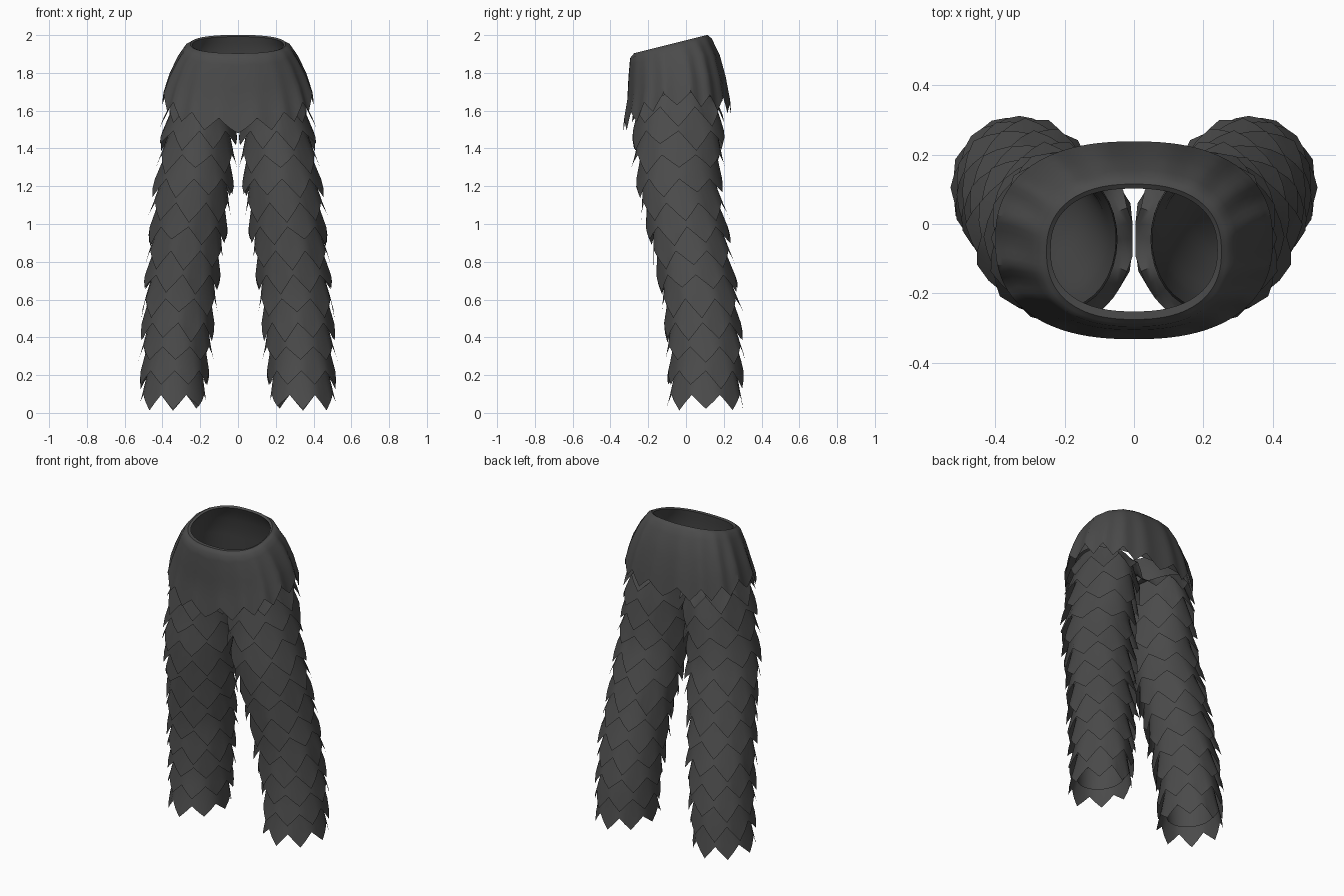
import bpy, bmesh, math, random

if "Cube" in bpy.data.objects:
    bpy.data.objects.remove(bpy.data.objects["Cube"])
random.seed(4)

mat = bpy.data.materials.new("charcoal")
mat.diffuse_color = (0.07, 0.07, 0.07, 1)
mat.use_nodes = True
mat.node_tree.nodes["Principled BSDF"].inputs["Base Color"].default_value = mat.diffuse_color


def lookup(table, t):
    """Interpolate a table of (key, values...) rows with ascending keys."""
    if t <= table[0][0]:
        return table[0][1:]
    for a, b in zip(table, table[1:]):
        if t <= b[0]:
            f = (t - a[0]) / (b[0] - a[0])
            return [p + (q - p) * f for p, q in zip(a[1:], b[1:])]
    return table[-1][1:]


def spow(v, p):
    return math.copysign(abs(v) ** p, v)


def tri(u):
    """Zigzag: 1 at whole numbers (tip), 0 halfway between (valley)."""
    return abs((u % 1) - 0.5) * 2


def skin(bm, rings):
    vs = [[bm.verts.new(p) for p in r] for r in rings]
    n = len(vs[0])
    for a, b in zip(vs, vs[1:]):
        for i in range(n):
            j = (i + 1) % n
            bm.faces.new((a[i], b[i], b[j], a[j]))


def finish(bm, name, mirror=False):
    me = bpy.data.meshes.new(name)
    bm.to_mesh(me)
    bm.free()
    me.materials.append(mat)
    ob = bpy.data.objects.new(name, me)
    bpy.context.collection.objects.link(ob)
    if mirror:
        m = ob.modifiers.new("mirror", 'MIRROR')
        m.use_mirror_merge = False
    bpy.context.view_layer.objects.active = ob
    ob.select_set(True)
    bpy.ops.object.shade_smooth_by_angle(angle=math.radians(40))
    ob.select_set(False)


# Leg sections: z, centre x, centre y, radius x, radius y
LEG = [(0.0, .345, .105, .172, .195), (0.3, .330, .105, .188, .205),
       (0.6, .308, .075, .200, .207), (0.9, .272, .020, .207, .217),
       (1.2, .237, -.035, .212, .228), (1.5, .203, -.040, .198, .245),
       (1.75, .180, -.050, .180, .240)]


def leg_point(a, z, off):
    cx, cy, rx, ry = lookup(LEG, z)
    return (max(.004, cx + (rx + off) * math.cos(a)), cy + (ry + off) * math.sin(a), z)


# Inner leg tube
bm = bmesh.new()
skin(bm, [[leg_point(2 * math.pi * i / 32, 1.58 - k * 1.46 / 14, -.048) for i in range(32)]
          for k in range(15)])
finish(bm, "leg_lining", True)

# Overlapping pointed tiers around the leg
bm = bmesh.new()
TEETH, SUB, STEP = 8, 4, .127
N = TEETH * SUB
for k in range(13):
    tip = .01 + STEP * k
    jit = [random.uniform(-.02, .02) if k else random.uniform(0, .03) for _ in range(TEETH)]
    flare = [random.uniform(-.006, .014) for _ in range(TEETH)]
    rings = []
    for t in (0, .35, .7, 1):
        ring = []
        for i in range(N):
            u = i / SUB + (k % 2) * .5
            w = tri(u)
            c = int(math.floor(u + .5)) % TEETH
            a = 2 * math.pi * i / N - math.pi / 2
            low = tip + .085 * (1 - w) + jit[c] * w
            top = min(tip + .25, 1.66 + .05 * math.cos(a))
            ring.append(leg_point(a, top + (low - top) * t,
                                  -.046 + .043 * t + (.008 + flare[c]) * w * t * t))
        rings.append(ring)
    skin(bm, rings)
finish(bm, "leg_tiers", True)

# Hip shell: share of height, half width, front y, back y
OUTER = [(0, .252, -.275, .115), (.05, .278, -.296, .138), (.3, .322, -.305, .182),
         (.65, .368, -.312, .215), (1, .400, -.332, .238)]
INNER = [(0, .240, -.252, .102), (.3, .290, -.270, .150), (1, .350, -.280, .195)]


def hip_ring(table, s, lift=0, zig=True, n=96, teeth=16, rise=0):
    hx, yf, yb = lookup(table, s)
    ring = []
    for i in range(n):
        a = 2 * math.pi * i / n - math.pi / 2
        x = hx * spow(math.cos(a), .84)
        y = (yf + yb) / 2 + (yb - yf) / 2 * spow(math.sin(a), .84)
        top = min(2, 1.9 + (y + .29) * .1 / .40) - lift
        sa = math.sin(a)
        hem = 1.63 - (.15 if sa < 0 else .05) * abs(sa) ** 1.5 + rise
        if zig:
            hem += .075 * (1 - tri(teeth * i / n))
        ring.append((x, y, top + (hem - top) * s))
    return ring


bm = bmesh.new()
rings = [hip_ring(INNER, s, .006, False, rise=.07) for s in (1, .65, .3, .1, 0)]
rings += [hip_ring(OUTER, s) for s in (0, .025, .05, .15, .3, .48, .65, .82, 1)]
skin(bm, rings)
finish(bm, "hip_shell")
